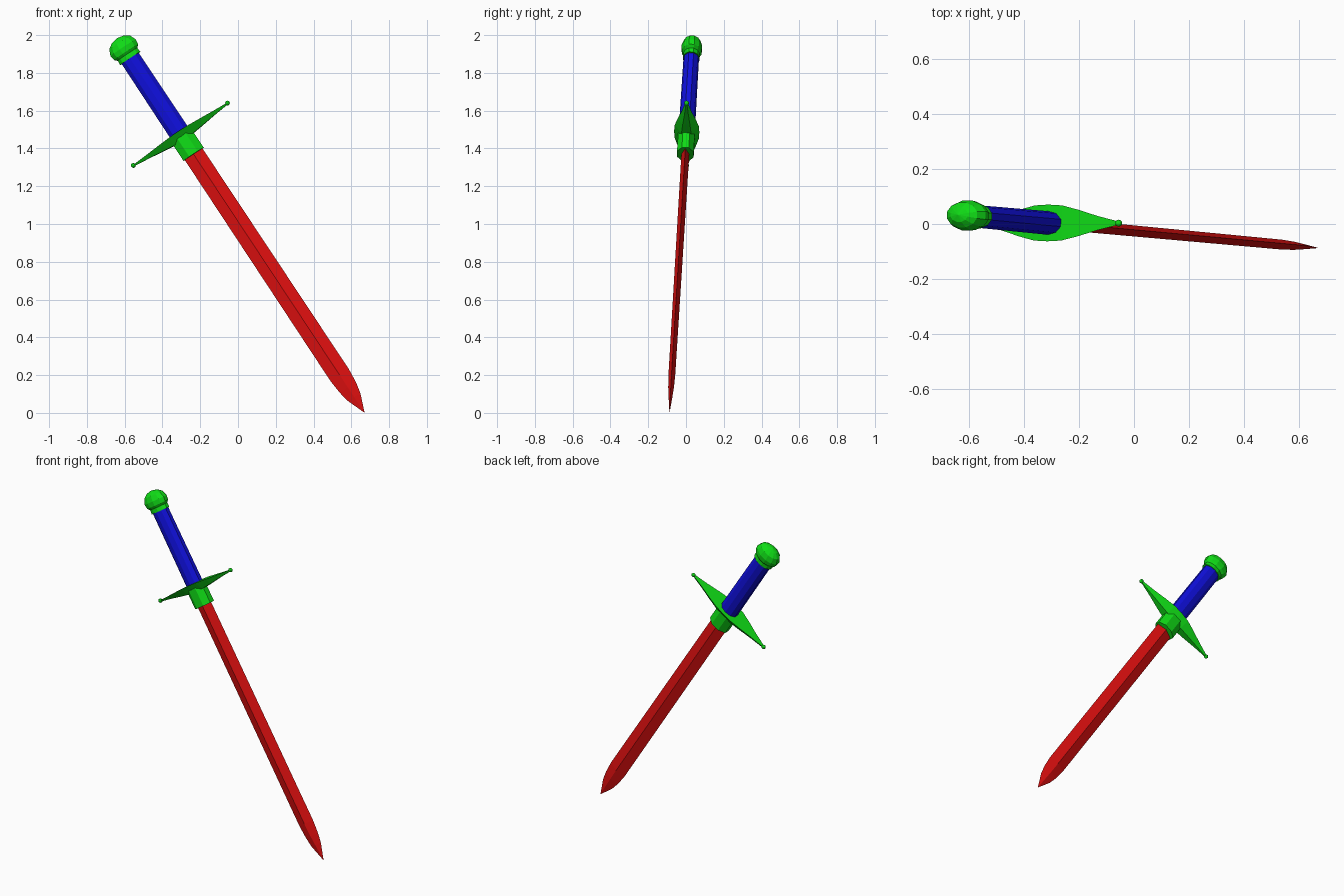
import bpy, bmesh, math
from mathutils import Vector, Matrix

if "Cube" in bpy.data.objects:
    bpy.data.objects.remove(bpy.data.objects["Cube"])

# Sword frame: local z runs from tip to pommel, local x along the cross guard
az = Vector((-0.551, 0.051, 0.833)).normalized()
ax = Vector((0.831, 0.0, 0.557))
ax = (ax - az * ax.dot(az)).normalized()
ay = az.cross(ax)
FRAME = Matrix.Translation((-0.305, 0.003, 1.475)) @ Matrix((ax, ay, az)).transposed().to_4x4()


def material(name, rgb):
    m = bpy.data.materials.new(name)
    m.diffuse_color = (*rgb, 1)
    m.use_nodes = True
    m.node_tree.nodes["Principled BSDF"].inputs["Base Color"].default_value = m.diffuse_color
    return m


RED = material("red", (0.75, 0.005, 0.005))
GREEN = material("green", (0.005, 0.72, 0.008))
BLUE = material("blue", (0.005, 0.005, 0.72))


def finish(bm, name, mat):
    bmesh.ops.remove_doubles(bm, verts=bm.verts, dist=1e-5)
    bmesh.ops.recalc_face_normals(bm, faces=bm.faces)
    bm.transform(FRAME)
    me = bpy.data.meshes.new(name)
    bm.to_mesh(me)
    bm.free()
    me.materials.append(mat)
    ob = bpy.data.objects.new(name, me)
    bpy.context.collection.objects.link(ob)
    return ob


def loft(name, mat, rings):
    """Skin a row of equal-sized point rings and cap both ends."""
    bm = bmesh.new()
    rows = [[bm.verts.new(p) for p in r] for r in rings]
    n = len(rows[0])
    for a, b in zip(rows, rows[1:]):
        for i in range(n):
            j = (i + 1) % n
            bm.faces.new((a[i], a[j], b[j], b[i]))
    bm.faces.new(rows[0])
    bm.faces.new(rows[-1])
    return finish(bm, name, mat)


def oval(rx, ry, z, n):
    """Ring with a flat side facing each axis."""
    k = 1 / math.cos(math.pi / n)
    return [(rx * k * math.cos(2 * math.pi * (i + 0.5) / n),
             ry * k * math.sin(2 * math.pi * (i + 0.5) / n), z) for i in range(n)]


# Blade: diamond section narrowing to a point
blade = [(-1.769, 0.0005, 0.0005), (-1.67, 0.039, 0.010), (-1.61, 0.051, 0.015),
         (-1.53, 0.058, 0.018), (-0.10, 0.056, 0.021)]
loft("blade", RED, [[(w, 0, z), (0, t, z), (-w, 0, z), (0, -t, z)] for z, w, t in blade])

# Collar below the guard
loft("collar", GREEN, [oval(0.064, 0.044, z, 8) for z in (-0.127, 0.0)])

# Guard: flat top, sloping underside, tapering to both ends
half = [(0.0, 0.067, 0.036), (0.06, 0.064, 0.033), (0.13, 0.048, 0.025),
        (0.21, 0.026, 0.015), (0.30, 0.006, 0.006)]
stations = [(-x, w, d) for x, w, d in reversed(half[1:])] + half
loft("guard", GREEN, [[(x, w, d * 0.45), (x, -w, d * 0.45), (x, -w * 0.4, -d), (x, w * 0.4, -d)]
                      for x, w, d in stations])

# Small ball on each guard end
for side, x in (("left", -0.299), ("right", 0.299)):
    bm = bmesh.new()
    bmesh.ops.create_uvsphere(bm, u_segments=10, v_segments=6, radius=0.013,
                              matrix=Matrix.Translation((x, 0, 0)))
    finish(bm, "guard_ball_" + side, GREEN)

# Grip
loft("grip", BLUE, [oval(0.056, 0.041, 0.0, 10), oval(0.054, 0.039, 0.50, 10)])

# Pommel with a short neck, flattened front to back
pommel = [(0.482, 0.064), (0.508, 0.062), (0.522, 0.076), (0.55, 0.080),
          (0.583, 0.066), (0.602, 0.038), (0.610, 0.002)]
loft("pommel", GREEN, [oval(r, r * 0.68, z, 12) for z, r in pommel])
